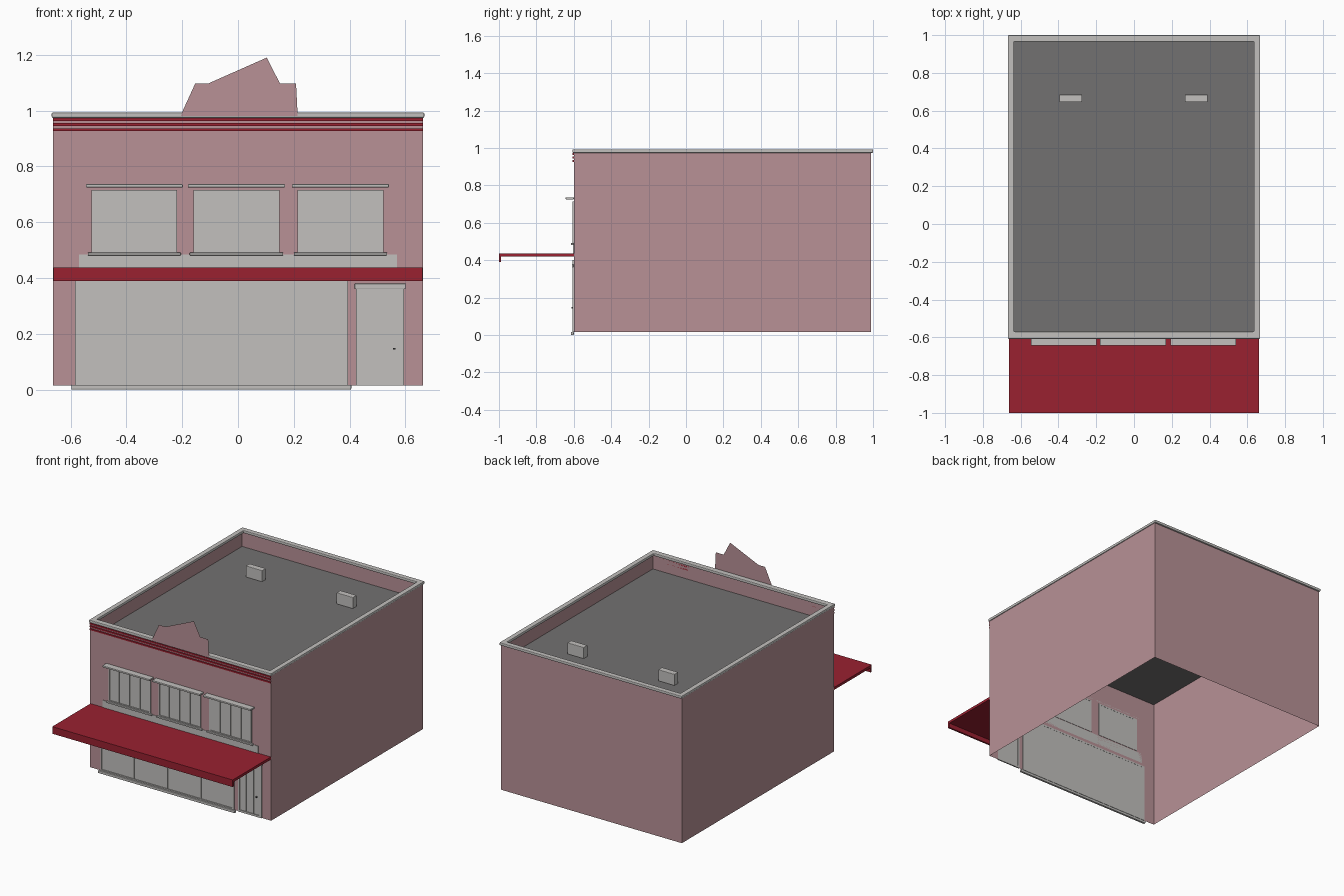
import bpy, bmesh

cube = bpy.data.objects.get("Cube")
if cube:
    bpy.data.objects.remove(cube, do_unlink=True)


def material(name, rgb):
    m = bpy.data.materials.new(name)
    m.use_nodes = True
    m.diffuse_color = (*rgb, 1)
    m.node_tree.nodes["Principled BSDF"].inputs["Base Color"].default_value = (*rgb, 1)
    return m


PINK = material("dusty pink wall", (0.48, 0.285, 0.307))
TRIM = material("pale grey trim", (0.54, 0.53, 0.515))
RED = material("deep red", (0.32, 0.015, 0.03))
ROOF = material("dark grey roof", (0.17, 0.165, 0.165))
METAL = material("dark metal", (0.06, 0.06, 0.06))

W, FRONT, BACK = 0.663, -0.6, 0.99      # half width and wall planes
BASE, TOP, DECK = 0.015, 0.98, 0.87     # wall foot, wall top, roof deck


def finish(name, bm, mat):
    mesh = bpy.data.meshes.new(name)
    bm.to_mesh(mesh)
    bm.free()
    obj = bpy.data.objects.new(name, mesh)
    bpy.context.collection.objects.link(obj)
    mesh.materials.append(mat)
    return obj


def faces(name, polygons, mat):
    bm = bmesh.new()
    for poly in polygons:
        bm.faces.new([bm.verts.new(p) for p in poly])
    bmesh.ops.remove_doubles(bm, verts=bm.verts, dist=0.0001)
    return finish(name, bm, mat)


def box(name, x, y, z, mat, bevel=0):
    bm = bmesh.new()
    bmesh.ops.create_cube(bm, size=1)
    for v in bm.verts:
        v.co = [r[0] if c < 0 else r[1] for c, r in zip(v.co, (x, y, z))]
    obj = finish(name, bm, mat)
    if bevel:
        mod = obj.modifiers.new("Bevel", "BEVEL")
        mod.width, mod.segments = bevel, 2
    return obj


def ring(name, outer, inner, place, depth, mat):
    """Rectangular frame; place(u, v, d) maps flat coordinates into the model."""
    def corners(r, d):
        a, b, c, e = r
        return [place(u, v, d) for u, v in ((a, c), (b, c), (b, e), (a, e))]
    o0, o1 = (corners(outer, d) for d in depth)
    i0, i1 = (corners(inner, d) for d in depth)
    quads = []
    for k in range(4):
        n = (k + 1) % 4
        for a, b in ((o0, o1), (o1, i1), (i1, i0), (i0, o0)):
            quads.append([a[k], a[n], b[n], b[k]])
    obj = faces(name, quads, mat)
    bm = bmesh.new()
    bm.from_mesh(obj.data)
    bmesh.ops.recalc_face_normals(bm, faces=bm.faces)
    bm.to_mesh(obj.data)
    bm.free()
    return obj


def upright(u, v, d):
    return (u, d, v)


def level(u, v, d):
    return (u, v, d)


def glazing(name, x0, x1, z0, z1, border, bars):
    """Framed pane with slim vertical bars."""
    ring(name + "_frame", (x0, x1, z0, z1),
         (x0 + border, x1 - border, z0 + border, z1 - border),
         upright, (FRONT - 0.006, FRONT + 0.002), TRIM)
    box(name + "_pane", (x0, x1), (FRONT - 0.001, FRONT + 0.001), (z0, z1), TRIM)
    for i in range(bars):
        x = x0 + (x1 - x0) * (i + 1) / (bars + 1)
        box(f"{name}_bar_{i + 1}", (x - 0.002, x + 0.002),
            (FRONT - 0.006, FRONT), (z0 + border, z1 - border), TRIM)


# Openings in the front wall: x0, x1, z0, z1
UPPER = [(-0.525, -0.218, 0.49, 0.715), (-0.16, 0.149, 0.49, 0.715),
         (0.213, 0.521, 0.49, 0.715)]
SHOP = (-0.585, 0.395, BASE, 0.40)
DOOR = (0.423, 0.595, BASE, 0.365)
openings = UPPER + [SHOP, DOOR]

# Front wall: grid of cells, leaving the openings free
xs = sorted({-W, W} | {v for o in openings for v in o[:2]})
zs = sorted({BASE, TOP} | {v for o in openings for v in o[2:]})
cells = []
for x0, x1 in zip(xs, xs[1:]):
    for z0, z1 in zip(zs, zs[1:]):
        cx, cz = (x0 + x1) / 2, (z0 + z1) / 2
        if not any(o[0] < cx < o[1] and o[2] < cz < o[3] for o in openings):
            cells.append([upright(u, v, FRONT) for u, v in
                          ((x0, z0), (x1, z0), (x1, z1), (x0, z1))])
faces("front_wall", cells, PINK)

# Side and back walls, roof deck
plan = [(W, FRONT), (W, BACK), (-W, BACK), (-W, FRONT)]
faces("side_and_back_walls",
      [[(*a, BASE), (*b, BASE), (*b, TOP), (*a, TOP)] for a, b in zip(plan, plan[1:])], PINK)
faces("roof_deck", [[(x, y, DECK) for x, y in plan]], ROOF)

# Coping around the parapet
coping = ring("coping", (-0.668, 0.668, -0.608, 1.0), (-0.635, 0.635, -0.57, 0.965),
              level, (0.974, 0.993), TRIM)
mod = coping.modifiers.new("Bevel", "BEVEL")
mod.width, mod.segments = 0.005, 2

# Flat crest above the front
crest = [(-0.205, 0.98), (-0.2, 0.995), (-0.153, 1.098), (-0.105, 1.098), (0.103, 1.19),
         (0.15, 1.098), (0.208, 1.098), (0.214, 0.98)]
faces("crest", [[upright(x, z, -0.609) for x, z in crest]], PINK)

# Red bands below the coping
for i, z in enumerate((0.926, 0.945, 0.963)):
    box(f"red_band_{i + 1}", (-W, W), (FRONT - 0.006, FRONT), (z, z + 0.01), RED)

# Upper windows with hoods and sills
for i, (x0, x1, z0, z1) in enumerate(UPPER):
    name = f"upper_window_{i + 1}"
    glazing(name, x0, x1, z0, z1, 0.008, 3)
    box(name + "_hood", (x0 - 0.02, x1 + 0.02), (-0.643, FRONT), (0.725, 0.736), TRIM, 0.002)
    box(name + "_sill", (x0 - 0.013, x1 + 0.013), (-0.615, FRONT), (0.481, 0.491), TRIM, 0.002)

# Sign board behind the awning
box("sign_board", (-0.57, 0.57), (FRONT - 0.003, FRONT), (0.42, 0.485), TRIM)

# Awning with front lip
box("awning", (-0.661, 0.661), (-1.0, FRONT), (0.42, 0.437), RED)
box("awning_lip", (-0.661, 0.661), (-1.0, -0.988), (0.39, 0.42), RED)

# Shop window and its sill
glazing("shop_window", *SHOP, 0.01, 3)
box("shop_sill", (-0.597, 0.406), (-0.615, FRONT), (0.0, 0.017), TRIM, 0.003)

# Door with head moulding and handle
glazing("door", *DOOR, 0.013, 2)
box("door_head", (0.418, 0.601), (-0.61, FRONT), (0.36, 0.38), TRIM, 0.003)
box("door_handle", (0.555, 0.565), (-0.612, FRONT), (0.143, 0.149), METAL)

# Roof vents
for side, x in (("right", -0.335), ("left", 0.33)):
    box(f"{side}_roof_vent", (x - 0.06, x + 0.06), (0.645, 0.685), (DECK, 0.945), TRIM, 0.003)
